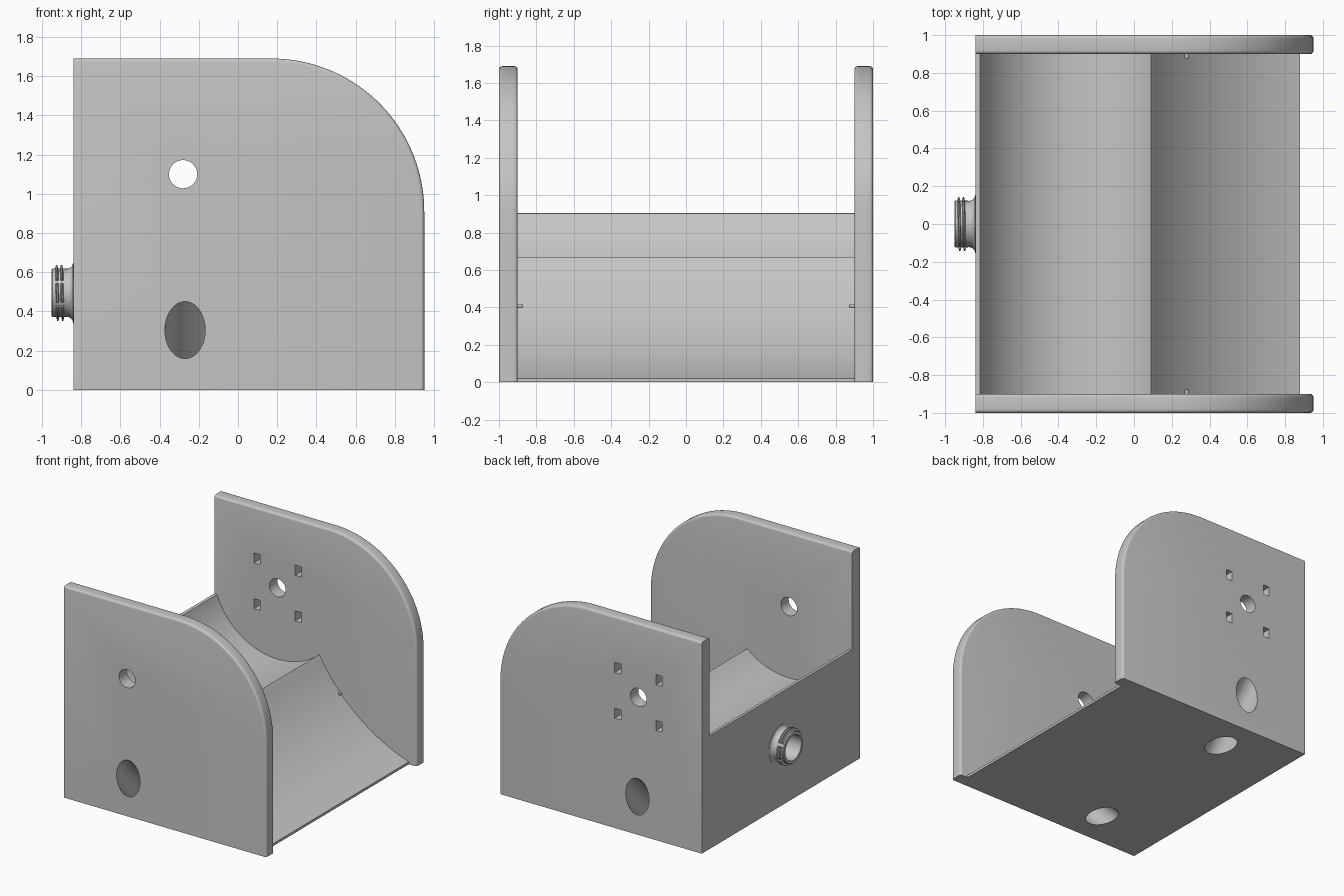
import bpy, bmesh, math
from math import cos, sin, pi, radians
from mathutils import Vector, Matrix

cube = bpy.data.objects.get("Cube")
if cube:
    bpy.data.objects.remove(cube, do_unlink=True)

GREY = (0.56, 0.56, 0.56, 1)
mat = bpy.data.materials.new("plain_grey")
mat.use_nodes = True
mat.diffuse_color = GREY
mat.node_tree.nodes["Principled BSDF"].inputs["Base Color"].default_value = GREY

LEFT, AXIS_X, AXIS_Z = -0.84, -0.28, 1.10   # back wall, and axis of the cradle
INNER, OUTER = 0.90, 1.0                    # faces of the end plates


def finish(bm, name):
    bmesh.ops.recalc_face_normals(bm, faces=bm.faces)
    mesh = bpy.data.meshes.new(name)
    bm.to_mesh(mesh)
    bm.free()
    mesh.materials.append(mat)
    obj = bpy.data.objects.new(name, mesh)
    bpy.context.collection.objects.link(obj)
    return obj


def arc(cx, cz, r, a0, a1, n):
    steps = [a0 + (a1 - a0) * i / n for i in range(n + 1)]
    return [(cx + r * cos(a), cz + r * sin(a)) for a in steps]


def prism(points, y0, y1):
    """Extrude an x-z outline along y."""
    bm = bmesh.new()
    face = bm.faces.new([bm.verts.new((x, y0, z)) for x, z in points])
    ext = bmesh.ops.extrude_face_region(bm, geom=[face])
    moved = [v for v in ext["geom"] if isinstance(v, bmesh.types.BMVert)]
    bmesh.ops.translate(bm, verts=moved, vec=(0, y1 - y0, 0))
    return bm


def rod(name, a, b, r, sides=48):
    a, b = Vector(a), Vector(b)
    turn = (b - a).to_track_quat('Z', 'Y').to_matrix().to_4x4()
    bm = bmesh.new()
    bmesh.ops.create_cone(bm, cap_ends=True, segments=sides, radius1=r, radius2=r,
                          depth=(b - a).length,
                          matrix=Matrix.Translation((a + b) / 2) @ turn)
    return finish(bm, name)


def cut(obj, cutters):
    for c in cutters:
        mod = obj.modifiers.new("cut", 'BOOLEAN')
        mod.operation, mod.solver, mod.object = 'DIFFERENCE', 'EXACT', c
    bpy.context.view_layer.objects.active = obj
    for mod in list(obj.modifiers):
        bpy.ops.object.modifier_apply(modifier=mod.name)


def smooth(obj):
    bpy.ops.object.select_all(action='DESELECT')
    obj.select_set(True)
    bpy.context.view_layer.objects.active = obj
    bpy.ops.object.shade_smooth_by_angle(angle=radians(30))


# Cutters: axle hole, two slanted tunnels, four slots, nozzle bore
axle = rod("axle_cutter", (AXIS_X, -1.2, AXIS_Z), (AXIS_X, 1.2, AXIS_Z), 0.072)
tunnels = [rod("tunnel_cutter", (-0.27, s * 1.3, 0.605), (-0.27, s * 0.5, -0.195), 0.103)
           for s in (-1, 1)]
slots = []
for dx in (-0.183, 0.183):
    for dz in (-0.183, 0.183):
        x, z = AXIS_X + dx, AXIS_Z + dz
        slots.append(finish(prism([(x - .027, z - .04), (x + .027, z - .04),
                                   (x + .027, z + .04), (x - .027, z + .04)],
                                  0.8, 1.1), "slot_cutter"))
NOZ_Z, BORE = 0.495, 0.10
bore = rod("bore_cutter", (-1.1, 0, NOZ_Z), (-0.62, 0, NOZ_Z), BORE)

# Cradle block: round trough, then a concave ramp down to the right
ridge, foot, ramp_r = Vector((0.09, 0.665)), Vector((0.88, 0.02)), 1.40
chord = foot - ridge
normal = Vector((-chord.y, chord.x)).normalized()
centre = (ridge + foot) / 2 + normal * math.sqrt(ramp_r ** 2 - (chord.length / 2) ** 2)
a0, a1 = (math.atan2(p.y - centre.y, p.x - centre.x) for p in (ridge, foot))
trough0 = math.atan2(0.905 - AXIS_Z, -0.81 - AXIS_X)
trough1 = math.atan2(ridge.y - AXIS_Z, ridge.x - AXIS_X)
outline = [(LEFT, 0), (LEFT, 0.905)]
outline += arc(AXIS_X, AXIS_Z, 0.57, trough0, trough1, 40)
outline += arc(centre.x, centre.y, ramp_r, a0, a1, 24)
outline += [(foot.x, 0)]
block = finish(prism(outline, -INNER, INNER), "cradle_block")
cut(block, tunnels + [bore])
smooth(block)

# End plates: one rounded corner and a softened rim
plate_outline = [(LEFT, 0), (0.95, 0)] + arc(0.17, 0.91, 0.78, 0, pi / 2, 40) + [(LEFT, 1.69)]
for name, s, extra in (("front_plate", -1, []), ("back_plate", 1, slots)):
    bm = prism(plate_outline, s * INNER, s * OUTER)
    rim = []
    for e in bm.edges:
        mid = (e.verts[0].co + e.verts[1].co) / 2
        along_y = abs(e.verts[0].co.y - e.verts[1].co.y) > 0.01
        if not along_y and mid.z > 0.01 and mid.x > LEFT + 0.01:
            rim.append(e)
    bmesh.ops.bevel(bm, geom=rim, offset=0.018, segments=4, profile=0.5, affect='EDGES')
    plate = finish(bm, name)
    cut(plate, [axle, tunnels[0 if s < 0 else 1]] + extra)
    smooth(plate)

# Small pins on the inner plate faces, at the ramp
for name, s in (("front_pin", -1), ("back_pin", 1)):
    smooth(rod(name, (0.28, s * 0.875, 0.408), (0.28, s * 0.905, 0.408), 0.011, 16))


def lathe(name, profile, start, end, steps, pitch=0.0):
    """Sweep a closed (x, radius) profile about the nozzle axis."""
    bm = bmesh.new()
    full = abs(end - start - 2 * pi) < 0.001
    rings = []
    for i in range(steps if full else steps + 1):
        a = start + (end - start) * i / steps
        rings.append([bm.verts.new((x + pitch * a / (2 * pi), r * cos(a), NOZ_Z + r * sin(a)))
                      for x, r in profile])
    n = len(profile)
    for i in range(len(rings) if full else steps):
        p, q = rings[i], rings[(i + 1) % len(rings)]
        for j in range(n):
            bm.faces.new((p[j], p[(j + 1) % n], q[(j + 1) % n], q[j]))
    if not full:
        bm.faces.new(rings[0])
        bm.faces.new(rings[-1])
    obj = finish(bm, name)
    smooth(obj)


# Hose nozzle: hollow tube with a flared root
flare = [(-0.872 + 0.03 * sin(t), 0.153 - 0.03 * cos(t))
         for t in (i * pi / 12 for i in range(7))]
lathe("nozzle_tube", [(-0.95, BORE), (-0.95, 0.12), (-0.945, 0.124)] + flare
      + [(-0.835, 0.153), (-0.835, BORE)], 0, 2 * pi, 64)

# Interrupted thread: two turns, each split into four ridges
GAP, HALF = radians(5), radians(26)
spans = [(-HALF, HALF), (HALF, pi - HALF), (pi - HALF, pi + HALF), (pi + HALF, 2 * pi - HALF)]
for turn, x in enumerate((-0.928, -0.903)):
    ridge_profile = [(x - 0.009, 0.118), (x - 0.003, 0.143), (x + 0.003, 0.143), (x + 0.009, 0.118)]
    for k, (s0, s1) in enumerate(spans):
        lathe(f"thread_{turn + 1}_{k + 1}", ridge_profile, s0 + GAP, s1 - GAP, 16, 0.012)

for c in [axle, bore] + tunnels + slots:
    bpy.data.objects.remove(c, do_unlink=True)
